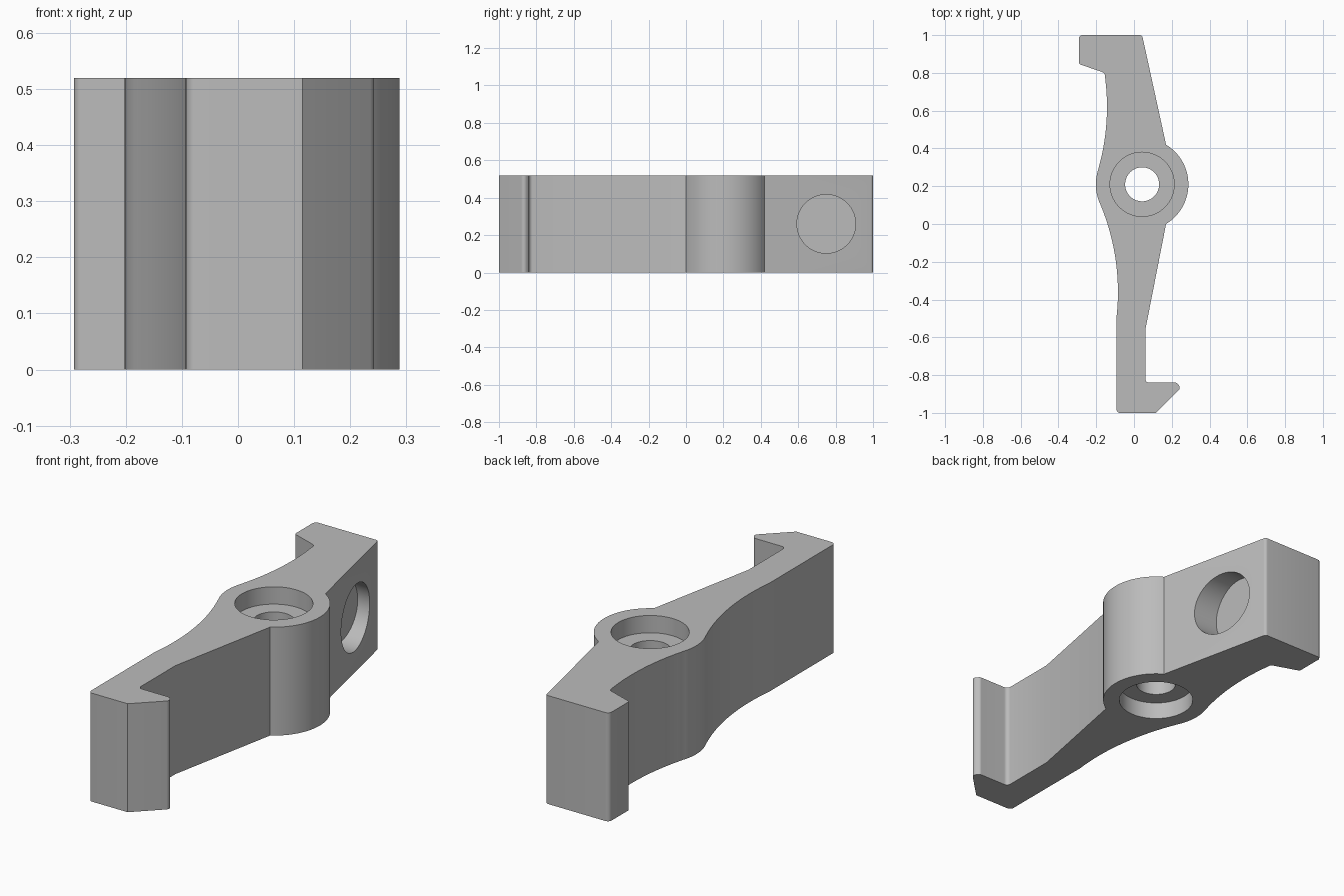
import bpy, bmesh, math
from mathutils import Vector, Matrix

cube = bpy.data.objects.get("Cube")
if cube:
    bpy.data.objects.remove(cube)

HEIGHT = 0.52
BOSS = Vector((0.043, 0.21))
BOSS_R = 0.245

grey = bpy.data.materials.new("light grey")
grey.use_nodes = True
grey.diffuse_color = (0.5, 0.5, 0.5, 1)
grey.node_tree.nodes["Principled BSDF"].inputs["Base Color"].default_value = (0.5, 0.5, 0.5, 1)


def arc(center, radius, start, end, steps):
    """Points along a circular arc, angles in radians."""
    return [Vector((center[0] + radius * math.cos(a), center[1] + radius * math.sin(a)))
            for a in (start + (end - start) * i / steps for i in range(steps + 1))]


def waist(x, y, radius, y_from, y_to, steps=20):
    """Shallow concave arc on the left flank, narrowest at (x, y)."""
    return arc((x - radius, y), radius, math.asin((y_from - y) / radius),
               math.asin((y_to - y) / radius), steps)


def rounded(prev, corner, following, radius, steps=6):
    """Replace a corner with a tangent fillet."""
    p, c, n = Vector(prev), Vector(corner), Vector(following)
    u, v = (p - c).normalized(), (n - c).normalized()
    half = u.angle(v) / 2
    mid = c + (u + v).normalized() * radius / math.sin(half)
    a, b = c + u * radius / math.tan(half) - mid, c + v * radius / math.tan(half) - mid
    turn = a.angle_signed(b)
    return [mid + Matrix.Rotation(-turn * i / steps, 2) @ a for i in range(steps + 1)]


def fillet_path(points):
    """Points are (x, y, fillet radius); the ends stay sharp."""
    out = [Vector(points[0][:2])]
    for p, c, n in zip(points, points[1:], points[2:]):
        out += rounded(p[:2], c[:2], n[:2], c[2]) if c[2] else [Vector(c[:2])]
    return out + [Vector(points[-1][:2])]


# Outline, anticlockwise from the right of the boss
boss_side = math.atan2(0.21, 0.127)
outline = arc(BOSS, BOSS_R, -boss_side, boss_side, 32)
outline += fillet_path([(0.17, 0.42, 0), (0.043, 1, 0.015), (-0.292, 1, 0.02),
                        (-0.292, 0.847, 0.015), (-0.155, 0.8, 0.02), (-0.152, 0.76, 0)])[1:-1]
outline += waist(-0.143, 0.62, 1.2, 0.76, 0.3)
outline += arc(BOSS, BOSS_R, math.pi - 0.34, math.pi + 0.44, 14)
outline += waist(-0.085, -0.36, 1.2, 0.09, -0.5)
outline += fillet_path([(-0.093, -0.56, 0), (-0.093, -1, 0.02), (0.115, -1, 0),
                        (0.25, -0.867, 0.02), (0.225, -0.84, 0.015), (0.06, -0.84, 0.02),
                        (0.06, -0.56, 0)])

# Lever body
bm = bmesh.new()
face = bm.faces.new([bm.verts.new((p.x, p.y, 0)) for p in outline])
top = bmesh.ops.extrude_face_region(bm, geom=[face])
bmesh.ops.translate(bm, vec=(0, 0, HEIGHT),
                    verts=[v for v in top["geom"] if isinstance(v, bmesh.types.BMVert)])
bmesh.ops.remove_doubles(bm, verts=bm.verts, dist=0.0005)
bmesh.ops.recalc_face_normals(bm, faces=bm.faces)
mesh = bpy.data.meshes.new("lever_body")
bm.to_mesh(mesh)
bm.free()
body = bpy.data.objects.new("lever_body", mesh)
bpy.context.collection.objects.link(body)
mesh.materials.append(grey)


def drill(radius, depth, location, rotation=(0, 0, 0)):
    """Cut a round hole through the body."""
    bpy.ops.mesh.primitive_cylinder_add(vertices=64, radius=radius, depth=depth,
                                        location=location, rotation=rotation)
    cutter = bpy.context.object
    cutter.hide_render = True
    cutter.data.materials.append(grey)
    cut = body.modifiers.new("hole", "BOOLEAN")
    cut.operation, cut.solver, cut.object = "DIFFERENCE", "EXACT", cutter
    bpy.context.view_layer.objects.active = body
    bpy.ops.object.modifier_apply(modifier=cut.name)
    bpy.data.objects.remove(cutter)


# Pivot bore, a counterbore at each end, and the blind spring pocket
drill(0.09, 1, (BOSS.x, BOSS.y, HEIGHT / 2))
for z in (0, HEIGHT):
    drill(0.17, 0.166, (BOSS.x, BOSS.y, z))
drill(0.157, 0.4, (0.2, 0.75, HEIGHT / 2), (0, math.pi / 2, 0))

bpy.ops.object.select_all(action="DESELECT")
body.select_set(True)
bpy.context.view_layer.objects.active = body
bpy.ops.object.shade_smooth_by_angle(angle=math.radians(25))
